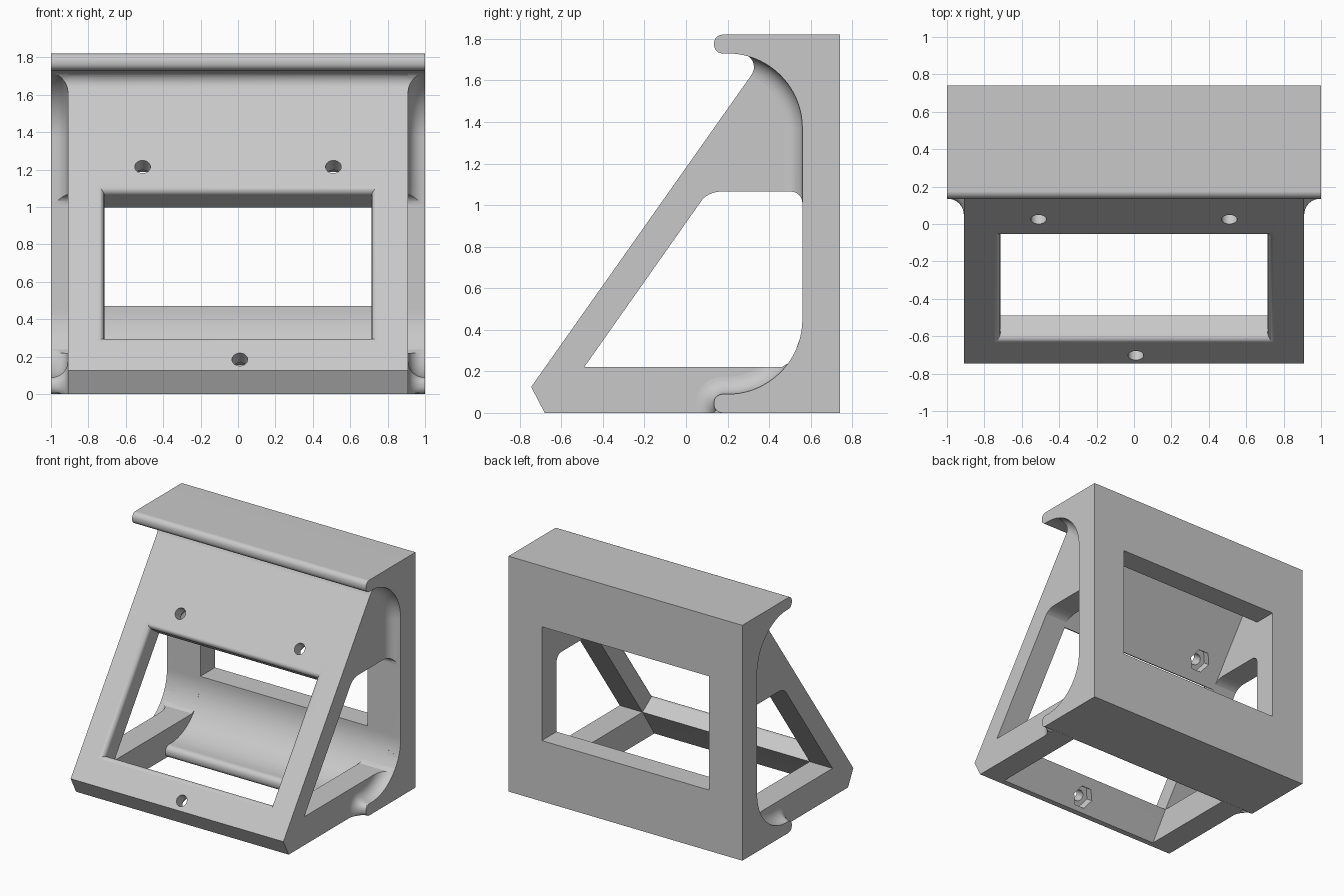
import bpy, bmesh
from math import sin, cos, radians, sqrt, pi
from mathutils import Vector

cube = bpy.data.objects.get("Cube")
if cube:
    bpy.data.objects.remove(cube)

mat = bpy.data.materials.new("light grey")
mat.use_nodes = True
GREY = (0.58, 0.58, 0.58, 1)
mat.diffuse_color = GREY
mat.node_tree.nodes["Principled BSDF"].inputs["Base Color"].default_value = GREY

IN_X, WALL_X = 0.715, 0.91            # side wall inner and outer faces
PANEL_T = 0.154                       # sloped panel thickness
ORIGIN = Vector((0, -0.745, 0.125))   # lower front edge of the sloped panel
SLOPE = Vector((0, 1.055, 1.495)).normalized()
OUT = Vector((1, 0, 0)).cross(SLOPE)  # panel outward normal


def loft(name, rings):
    """Closed solid through equal-length closed rings, capped at both ends."""
    bm = bmesh.new()
    loops = [[bm.verts.new(p) for p in ring] for ring in rings]
    n = len(loops[0])
    for a, b in zip(loops, loops[1:]):
        for i in range(n):
            j = (i + 1) % n
            bm.faces.new((a[i], a[j], b[j], b[i]))
    bm.faces.new(loops[0])
    bm.faces.new(loops[-1])
    bmesh.ops.recalc_face_normals(bm, faces=bm.faces)
    mesh = bpy.data.meshes.new(name)
    bm.to_mesh(mesh)
    bm.free()
    mesh.materials.append(mat)
    ob = bpy.data.objects.new(name, mesh)
    bpy.context.collection.objects.link(ob)
    return ob


def prism(name, profile, x0, x1):
    return loft(name, [[(x, y, z) for y, z in profile] for x in (x0, x1)])


def on_panel(x, v, w):
    return ORIGIN + Vector((x, 0, 0)) + SLOPE * v + OUT * w


def panel_cylinder(x, v, r, sides, w0, w1):
    return loft("cutter", [[on_panel(x + r * cos(2 * pi * i / sides),
                                     v + r * sin(2 * pi * i / sides), w)
                            for i in range(sides)] for w in (w0, w1)])


def combine(ob, other, op):
    other.hide_render = True
    mod = ob.modifiers.new("bool", "BOOLEAN")
    mod.operation, mod.solver, mod.object = op, "EXACT", other
    bpy.context.view_layer.update()
    dg = bpy.context.evaluated_depsgraph_get()
    mesh = bpy.data.meshes.new_from_object(ob.evaluated_get(dg))
    ob.modifiers.clear()
    ob.data = mesh
    bpy.data.objects.remove(other)


def arc(cy, cz, r, a0, a1, n):
    angles = [radians(a0 + (a1 - a0) * i / n) for i in range(n + 1)]
    return [(cy + r * cos(a), cz + r * sin(a)) for a in angles]


# Full-width C-shaped frame with rounded lips
frame_profile = ([(0.74, 0), (0.74, 1.82)]
                 + arc(0.175, 1.78, 0.04, 90, 180, 6)
                 + arc(0.175, 1.77, 0.04, 180, 270, 6)
                 + arc(0.2, 1.37, 0.36, 90, 0, 20)
                 + arc(0.2, 0.45, 0.36, 0, -90, 20)
                 + arc(0.175, 0.05, 0.04, 90, 180, 6)
                 + arc(0.175, 0.04, 0.04, 180, 270, 6))
bracket = prism("bracket", frame_profile, -1, 1)
back_window = [(0.5, 0.47), (0.8, 0.47), (0.8, 1.35), (0.5, 1.35)]
combine(bracket, prism("cutter", back_window, -IN_X, IN_X), "DIFFERENCE")

# Sloped front panel
front_edge = ([(-0.68, 0), (-0.745, 0.125), (0.31, 1.619)]
              + arc(0.262, 1.664, 0.065, -35, 90, 10) + [(0.25, 1.77)])
panel_profile = front_edge + [(0.56, 1.77), (0.56, 1.71), (-0.49, 0.22), (-0.635, 0)]
combine(bracket, prism("panel", panel_profile, -WALL_X, WALL_X), "UNION")

# Side walls with rounded openings
wall_profile = front_edge + [(0.65, 1.77), (0.65, 0.04), (0.17, 0.04), (0.17, 0)]
side_opening = ([(-0.49, 0.22)] + arc(0.17, 0.935, 0.13, 145, 90, 8)
                + arc(0.505, 1.01, 0.055, 90, 0, 8)
                + [(0.57, 1.0), (0.57, 0.42), (0.51, 0.25), (0.46, 0.22)])


def side_wall(s, outer):
    wall = prism("side_wall", wall_profile, s * IN_X, s * outer)
    combine(wall, prism("cutter", side_opening, s * 0.5, s * 1.3), "DIFFERENCE")
    return wall


for s in (1, -1):
    combine(bracket, side_wall(s, WALL_X), "UNION")

# Front window with a rounded outer edge
R = 0.035
steps = [(0.1, R)]
for i in range(9):
    d = R * (1 - cos(pi / 2 * i / 8))
    steps.append((-d, R - sqrt(max(0, R * R - (R - d) ** 2))))
steps.append((-0.17, 0))
V0, V1 = 0.225, 1.175
combine(bracket, loft("cutter", [
    [on_panel(sx * (IN_X + e), v, w)
     for sx, v in ((-1, V0 - e), (1, V0 - e), (1, V1 + e), (-1, V1 + e))]
    for w, e in steps]), "DIFFERENCE")

# Screw holes with hexagonal nut pockets behind
for x, v in ((-0.51, 1.334), (0.51, 1.334), (0.01, 0.073)):
    combine(bracket, panel_cylinder(x, v, 0.042, 24, 0.1, -0.25), "DIFFERENCE")
    combine(bracket, panel_cylinder(x, v, 0.085, 6, -0.09, -0.25), "DIFFERENCE")


# Concave fillets between the side walls and the frame
def fillet(name, s, path):
    r, sink = 0.085, 0.01
    section = [(WALL_X - sink, -sink), (WALL_X + r, -sink)]
    for i in range(9):
        a = pi / 2 * i / 8
        section.append((WALL_X + r * (1 - sin(a)), r * (1 - cos(a))))
    section.append((WALL_X - sink, r))
    ob = loft(name, [[(s * x, y + ny * d, z + nz * d) for x, d in section]
                     for y, z, ny, nz in path])
    combine(ob, side_wall(s, 1.1), "INTERSECT")
    return ob


def arc_path(cy, cz, r, a0, a1, n, facing):
    return [(y, z, facing * (y - cy) / r, facing * (z - cz) / r)
            for y, z in arc(cy, cz, r, a0, a1, n)]


upper = arc_path(0.2, 1.37, 0.36, 82, 0, 18, -1) + [(0.56, 0.97, -1, 0)]
lower = (arc_path(0.2, 0.45, 0.36, -20, -90, 16, -1)
         + arc_path(0.175, 0.05, 0.04, 90, 180, 8, 1)
         + arc_path(0.175, 0.04, 0.04, 180, 225, 4, 1))
parts = [bracket]
for s, side in ((1, "left"), (-1, "right")):
    parts.append(fillet(side + "_upper_fillet", s, upper))
    parts.append(fillet(side + "_lower_fillet", s, lower))

# Smooth the curved faces and keep the sharp edges
bpy.ops.object.select_all(action="DESELECT")
for ob in parts:
    ob.data.materials.clear()
    ob.data.materials.append(mat)
    ob.select_set(True)
bpy.context.view_layer.objects.active = bracket
bpy.ops.object.shade_smooth_by_angle(angle=radians(30))
for ob in parts:
    mod = ob.modifiers.new("weighted normals", "WEIGHTED_NORMAL")
    mod.keep_sharp = True
